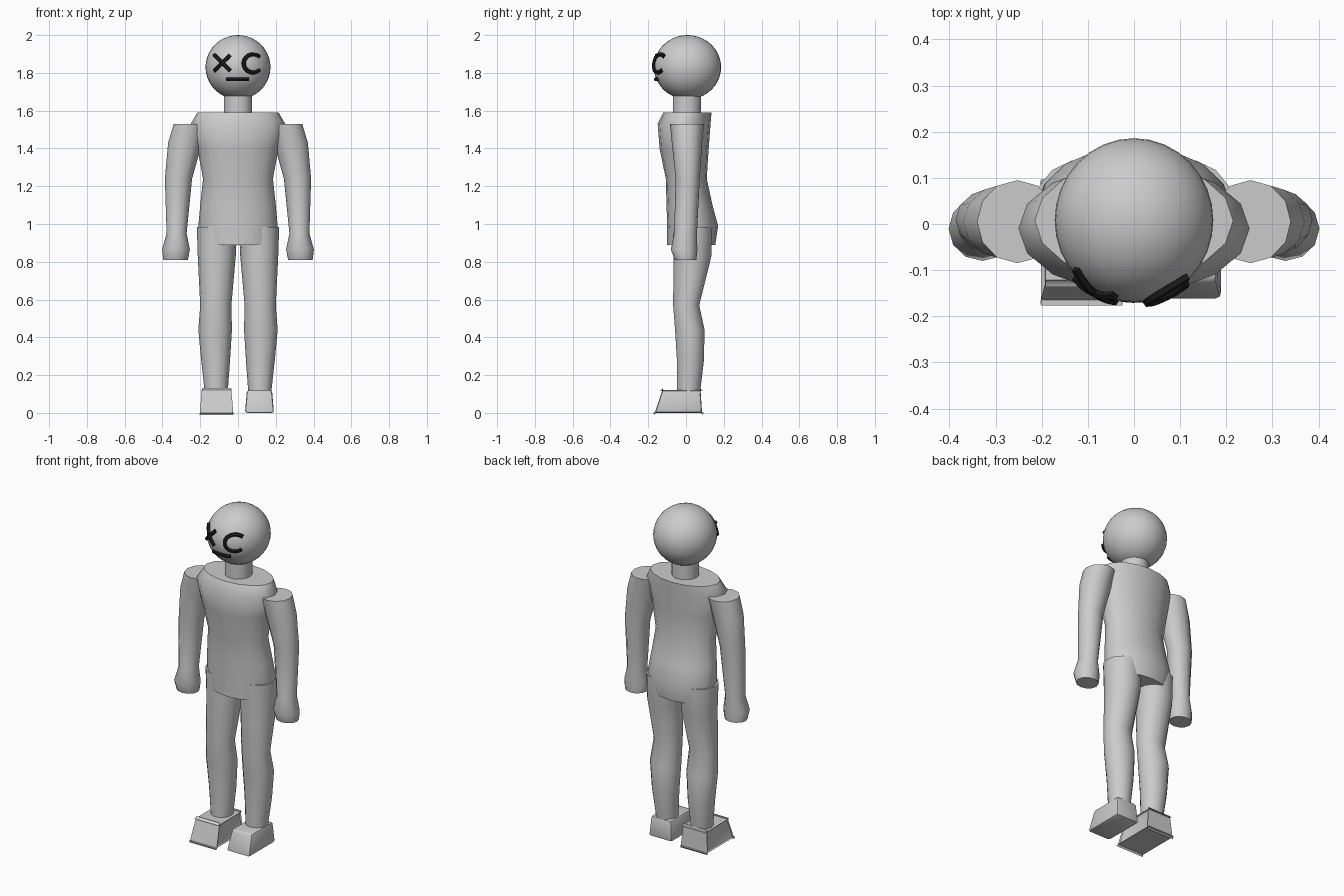
import bpy, bmesh, math
from mathutils import Vector

if "Cube" in bpy.data.objects:
    bpy.data.objects.remove(bpy.data.objects["Cube"])


def material(name, value):
    m = bpy.data.materials.new(name)
    m.diffuse_color = (value, value, value, 1)
    m.use_nodes = True
    m.node_tree.nodes["Principled BSDF"].inputs["Base Color"].default_value = m.diffuse_color
    return m


GREY = material("light_grey", 0.6)
BLACK = material("near_black", 0.012)


def finish(obj, mat, angle):
    obj.data.materials.append(mat)
    bpy.ops.object.select_all(action='DESELECT')
    obj.select_set(True)
    bpy.context.view_layer.objects.active = obj
    bpy.ops.object.shade_smooth_by_angle(angle=math.radians(angle))
    return obj


def from_bmesh(name, bm, mat, angle):
    bmesh.ops.recalc_face_normals(bm, faces=bm.faces)
    me = bpy.data.meshes.new(name)
    bm.to_mesh(me)
    bm.free()
    obj = bpy.data.objects.new(name, me)
    bpy.context.collection.objects.link(obj)
    return finish(obj, mat, angle)


def loft(name, rings, sides, flip=1, angle=50):
    """Skin stacked ellipses given as (z, xmin, xmax, ymin, ymax)."""
    bm = bmesh.new()
    loops = []
    for z, x0, x1, y0, y1 in rings:
        loop = []
        for i in range(sides):
            a = 2 * math.pi * i / sides
            x = (x0 + x1) / 2 + (x1 - x0) / 2 * math.cos(a)
            y = (y0 + y1) / 2 + (y1 - y0) / 2 * math.sin(a)
            loop.append(bm.verts.new((flip * x, y, z)))
        loops.append(loop)
    for low, high in zip(loops, loops[1:]):
        for i in range(sides):
            j = (i + 1) % sides
            bm.faces.new((low[i], low[j], high[j], high[i]))
    bm.faces.new(loops[0])
    bm.faces.new(loops[-1])
    return from_bmesh(name, bm, GREY, angle)


# Head
HEAD_C = Vector((0, 0.008, 1.83))
HEAD_R = Vector((0.172, 0.178, 0.17))
bm = bmesh.new()
bmesh.ops.create_uvsphere(bm, u_segments=32, v_segments=20, radius=1)
for v in bm.verts:
    v.co = Vector([c + r * p for c, r, p in zip(HEAD_C, HEAD_R, v.co)])
from_bmesh("head", bm, GREY, 50)

# Neck and torso
loft("neck", [(1.57, -.075, .075, -.07, .08), (1.70, -.075, .075, -.07, .08)], 24)
loft("torso", [
    (0.89, -.19, .19, -.10, .155),
    (0.99, -.21, .21, -.10, .17),
    (1.10, -.20, .20, -.103, .14),
    (1.24, -.185, .185, -.107, .11),
    (1.40, -.215, .215, -.14, .12),
    (1.53, -.25, .25, -.15, .13),
    (1.59, -.215, .215, -.12, .135)], 16)

# Limbs and feet
ARM = [
    (0.81, .265, .395, -.06, .055),
    (0.865, .255, .402, -.08, .06),
    (0.95, .272, .378, -.063, .058),
    (1.24, .243, .387, -.055, .073),
    (1.43, .19, .37, -.075, .085),
    (1.53, .165, .34, -.085, .095)]
LEG = [
    (0.10, .055, .175, -.05, .075),
    (0.28, .042, .195, -.05, .097),
    (0.44, .032, .21, -.06, .10),
    (0.57, .035, .20, -.07, .072),
    (0.83, .012, .213, -.068, .137),
    (0.985, .004, .218, -.072, .14)]

for side, flip in (("left", 1), ("right", -1)):
    loft(side + "_arm", ARM, 12, flip)
    loft(side + "_leg", LEG, 14, flip)
    bm = bmesh.new()
    bmesh.ops.create_cube(bm, size=1)
    for v in bm.verts:
        top = v.co.z > 0
        x0, x1, y0, y1 = (.047, .18, -.125, .077) if top else (.037, .19, -.165, .085)
        v.co = (flip * (x1 if v.co.x > 0 else x0),
                y1 if v.co.y > 0 else y0, .12 if top else 0)
    bmesh.ops.bevel(bm, geom=bm.edges[:], offset=.012, segments=2,
                    profile=.5, affect='EDGES')
    from_bmesh(side + "_foot", bm, GREY, 40)


def on_head(x, z):
    """Point on the front of the head at x, z."""
    k = 1 - (x / HEAD_R.x) ** 2 - ((z - HEAD_C.z) / HEAD_R.z) ** 2
    return (x, HEAD_C.y - HEAD_R.y * math.sqrt(k) - .003, z)


def stroke(name, points):
    """Dark bar laid over the face."""
    cu = bpy.data.curves.new(name, 'CURVE')
    cu.dimensions = '3D'
    cu.bevel_depth = .011
    cu.bevel_resolution = 1
    cu.use_fill_caps = True
    sp = cu.splines.new('POLY')
    sp.points.add(len(points) - 1)
    for p, (x, z) in zip(sp.points, points):
        p.co = (*on_head(x, z), 1)
    obj = bpy.data.objects.new(name, cu)
    bpy.context.collection.objects.link(obj)
    bpy.ops.object.select_all(action='DESELECT')
    obj.select_set(True)
    bpy.context.view_layer.objects.active = obj
    bpy.ops.object.convert(target='MESH')
    finish(bpy.context.object, BLACK, 40)


# Face marks: crossed eye, open ring eye, flat mouth
steps = [i / 6 * 2 - 1 for i in range(7)]
stroke("cross_eye_rising", [(-.083 + .042 * t, 1.853 + .042 * t) for t in steps])
stroke("cross_eye_falling", [(-.083 + .042 * t, 1.853 - .042 * t) for t in steps])
arc = [math.radians(48 + 264 * i / 20) for i in range(21)]
stroke("ring_eye", [(.08 + .05 * math.cos(a), 1.85 + .048 * math.sin(a)) for a in arc])
stroke("mouth", [(-.002 + .058 * t, 1.766) for t in steps])
